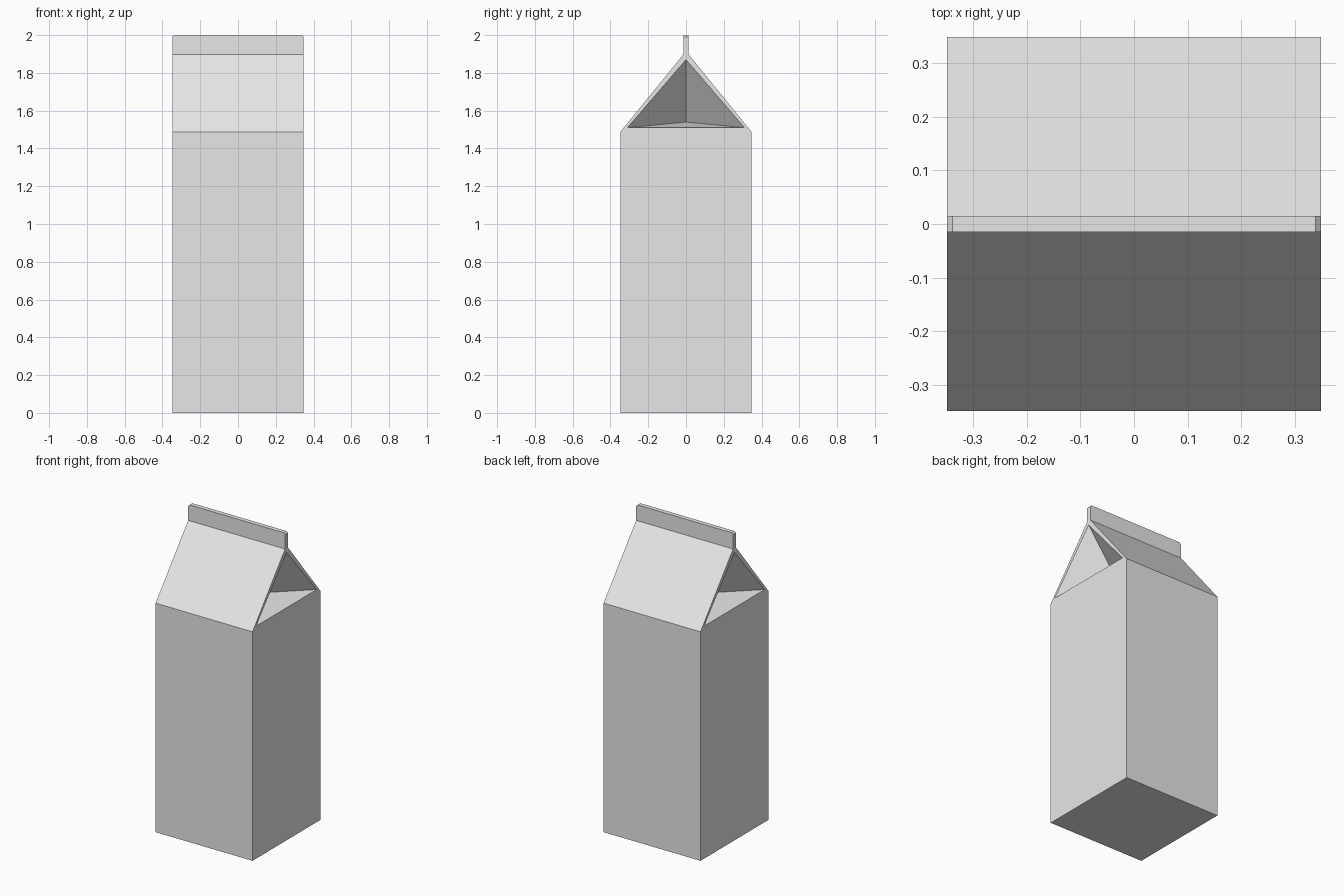
import bpy
import bmesh

if "Cube" in bpy.data.objects:
    bpy.data.objects.remove(bpy.data.objects["Cube"])

W = 0.348        # half width of the carton
T = 0.0145       # half thickness of the top seal
CH = 0.01        # chamfer on the seal corners

paper = bpy.data.materials.new("pale_grey_card")
paper.diffuse_color = (0.8, 0.8, 0.8, 1)
paper.use_nodes = True
paper.node_tree.nodes["Principled BSDF"].inputs["Base Color"].default_value = paper.diffuse_color

# Outline of the end wall as (y, z), counter-clockwise from the bottom
outline = [(-W, 0), (W, 0), (W, 1.487), (T, 1.897), (T, 2 - CH),
           (-T, 2 - CH), (-T, 1.897), (-W, 1.487)]
# Rim of the folded-in gable: right foot, apex, left foot
rim = [(0.31, 1.51), (0, 1.87), (-0.31, 1.51)]

bm = bmesh.new()


def build_end(side):
    """End wall with its gable tucked inwards; returns outline and seal-top vertices."""
    o = [bm.verts.new((side * W, y, z)) for y, z in outline]
    right, apex, left = [bm.verts.new((side * W, y, z)) for y, z in rim]
    inner = bm.verts.new((side * (W - 0.24), 0, 1.54))
    # flat wall and narrow frame around the gable
    bm.faces.new((o[0], o[1], o[2], right, left, o[7]))
    bm.faces.new((o[2], o[3], apex, right))
    bm.faces.new((o[3], o[4], o[5], o[6], apex))
    bm.faces.new((o[6], o[7], left, apex))
    # three folded faces meeting deep inside
    for a, b in ((right, apex), (apex, left), (left, right)):
        bm.faces.new((a, b, inner))
    # chamfered corner of the seal
    top = [bm.verts.new((side * (W - CH), y, 2)) for y in (T, -T)]
    bm.faces.new((o[4], top[0], top[1], o[5]))
    return o, top


ends = [build_end(s) for s in (1, -1)]
(a, top_a), (b, top_b) = ends

# Walls, roof slopes, seal sides and base between the two ends
for i in range(8):
    j = (i + 1) % 8
    if i == 3:
        bm.faces.new((a[3], a[4], top_a[0], top_b[0], b[4], b[3]))
    elif i == 4:
        bm.faces.new((top_a[0], top_a[1], top_b[1], top_b[0]))
    elif i == 5:
        bm.faces.new((a[6], a[5], top_a[1], top_b[1], b[5], b[6]))
    else:
        bm.faces.new((a[i], a[j], b[j], b[i]))

bmesh.ops.recalc_face_normals(bm, faces=bm.faces[:])

mesh = bpy.data.meshes.new("drink_carton")
bm.to_mesh(mesh)
bm.free()
mesh.materials.append(paper)
carton = bpy.data.objects.new("drink_carton", mesh)
bpy.context.collection.objects.link(carton)
